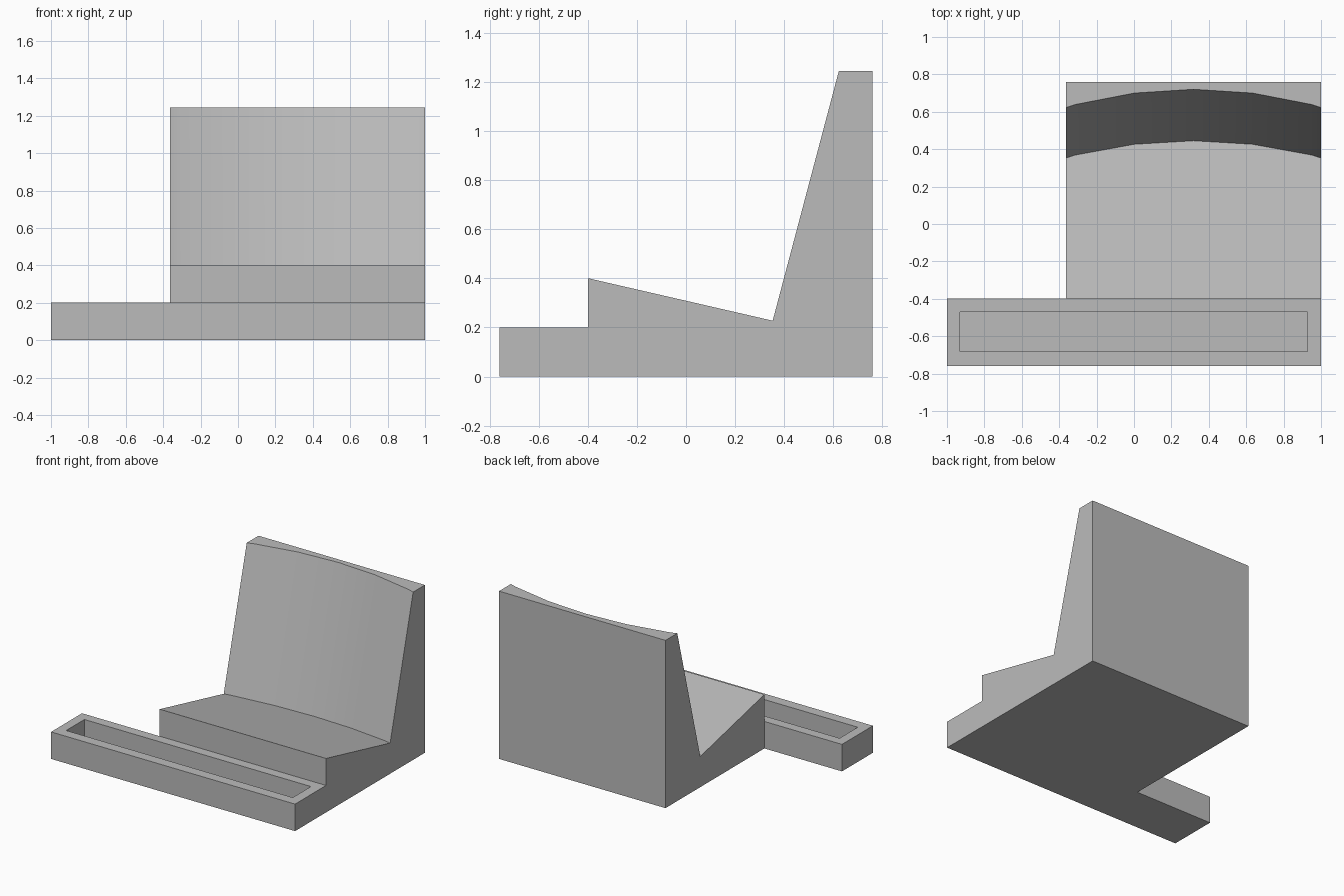
import bpy
import bmesh
import math

if "Cube" in bpy.data.objects:
    bpy.data.objects.remove(bpy.data.objects["Cube"], do_unlink=True)

grey = bpy.data.materials.new("plain_grey")
grey.use_nodes = True
grey.diffuse_color = (0.5, 0.5, 0.5, 1)
grey.node_tree.nodes["Principled BSDF"].inputs["Base Color"].default_value = (0.5, 0.5, 0.5, 1)

LEFT, RIGHT = -0.364, 1.0
FRONT, BACK = -0.76, 0.76
STEP, TRAY_TOP, LIP, TOP = -0.398, 0.2, 0.4, 1.243
CENTRE = (LEFT + RIGHT) / 2


def finish(name, bm):
    bmesh.ops.recalc_face_normals(bm, faces=bm.faces)
    mesh = bpy.data.meshes.new(name)
    bm.to_mesh(mesh)
    bm.free()
    mesh.materials.append(grey)
    obj = bpy.data.objects.new(name, mesh)
    bpy.context.collection.objects.link(obj)
    return obj


def box(name, low, high):
    bm = bmesh.new()
    bmesh.ops.create_cube(bm, size=1)
    for v in bm.verts:
        v.co = [a + (c + 0.5) * (b - a) for a, b, c in zip(low, high, v.co)]
    return finish(name, bm)


def combine(target, other, operation):
    mod = target.modifiers.new(operation.lower(), "BOOLEAN")
    mod.operation, mod.solver, mod.object = operation, "EXACT", other
    bpy.context.view_layer.objects.active = target
    bpy.ops.object.modifier_apply(modifier=mod.name)
    bpy.data.objects.remove(other, do_unlink=True)


def section(x):
    """Side profile at x; the leaning back is hollowed along an arc."""
    radius = 2.5
    facet = 0.316
    # the arc is faceted, so interpolate between its corners
    t = abs(x - CENTRE) / facet
    i = math.floor(t + 1e-6)
    sag = [radius - math.sqrt(radius ** 2 - (k * facet) ** 2) for k in (i, i + 1)]
    top_y = 0.72 - (sag[0] + (sag[1] - sag[0]) * (t - i))
    lean, fall = 0.265, 0.23
    # meet of the leaning back and the sloping seat
    y = (top_y - lean * (TOP - LIP - fall * STEP * -1 * -1)) / (1 + lean * fall)
    z = LIP - fall * (y - STEP)
    y = top_y - lean * (TOP - z)
    return [(x, STEP, 0), (x, STEP, LIP), (x, y, z),
            (x, top_y, TOP), (x, BACK, TOP), (x, BACK, 0)]


# Sloping seat with hollowed back rest
stations = [LEFT] + [CENTRE + k * 0.316 for k in range(-2, 3)] + [RIGHT]
bm = bmesh.new()
rings = [[bm.verts.new(p) for p in section(x)] for x in stations]
for a, b in zip(rings, rings[1:]):
    for i in range(len(a)):
        j = (i + 1) % len(a)
        bm.faces.new((a[i], a[j], b[j], b[i]))
bm.faces.new(rings[0])
bm.faces.new(rings[-1])
stand = finish("stand_with_tray", bm)

# Front tray with its long pocket
tray = box("tray", (-1, FRONT, 0), (1, STEP, TRAY_TOP))
combine(stand, tray, "UNION")
pocket = box("pocket", (-0.93, -0.683, 0.07), (0.927, -0.47, 0.3))
combine(stand, pocket, "DIFFERENCE")

bpy.ops.object.select_all(action="DESELECT")
stand.select_set(True)
bpy.context.view_layer.objects.active = stand
bpy.ops.object.shade_smooth_by_angle(angle=math.radians(30))
